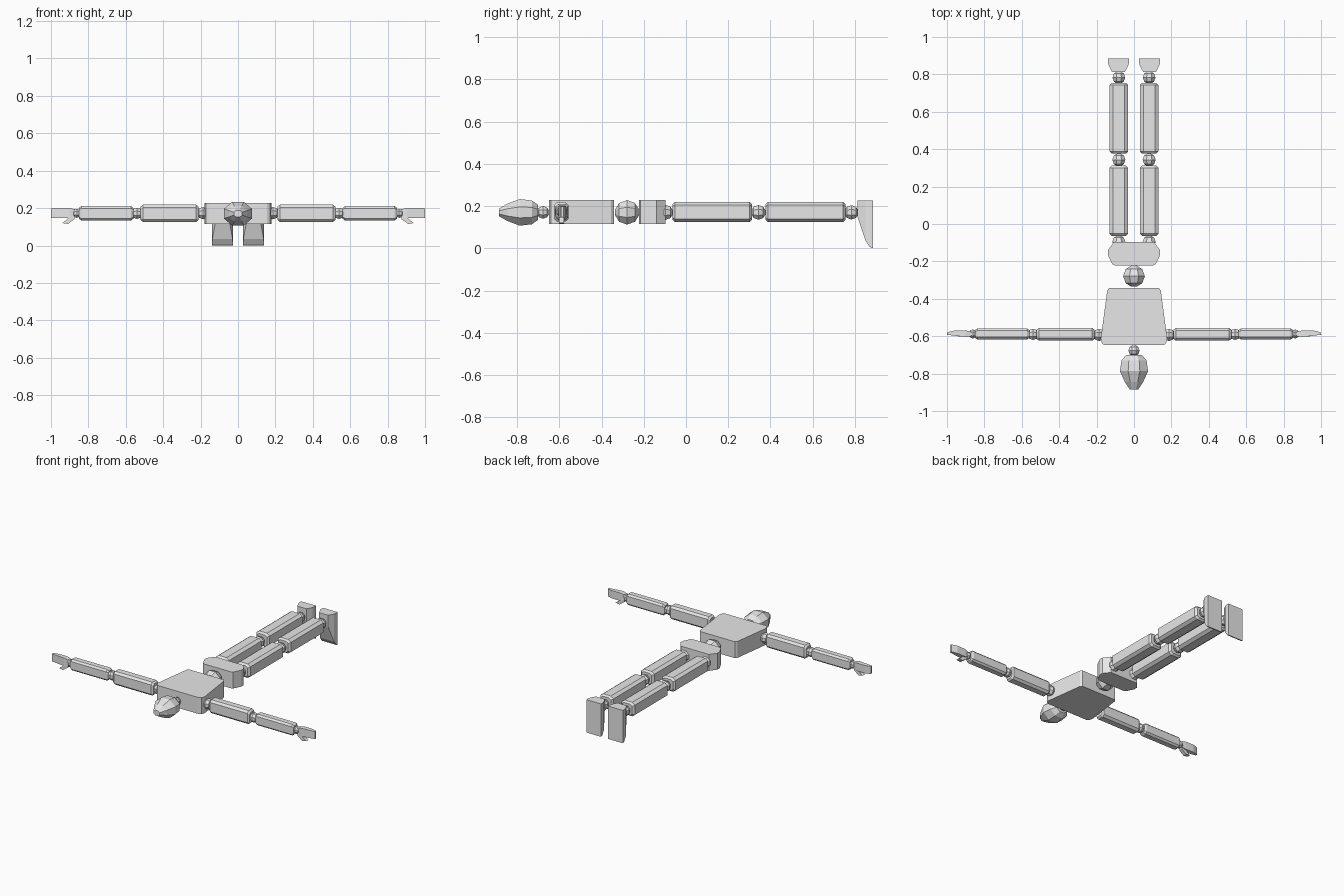
import bpy, bmesh, math
from mathutils import Vector

if "Cube" in bpy.data.objects:
    bpy.data.objects.remove(bpy.data.objects["Cube"])

grey = bpy.data.materials.new("plain_grey")
grey.diffuse_color = (0.8, 0.8, 0.8, 1)
grey.use_nodes = True
grey.node_tree.nodes["Principled BSDF"].inputs["Base Color"].default_value = grey.diffuse_color

ZC = 0.17        # height of the body axis
LEG_X = 0.081
ARM_Y = -0.593

OCT = [(math.cos(math.radians(22.5 + 45 * i)) / 0.924,
        math.sin(math.radians(22.5 + 45 * i)) / 0.924) for i in range(8)]
RECT = [(1, 1), (-1, 1), (-1, -1), (1, -1)]


def chamfered(a, b):
    """Unit rectangle with its corners cut by a and b."""
    return [(1, 1 - b), (1 - a, 1), (a - 1, 1), (-1, 1 - b),
            (-1, b - 1), (a - 1, -1), (1 - a, -1), (1, b - 1)]


def loft(name, axis, section, stations):
    """Skin a section along x or y; station = (t, half_a, half_b, centre_a, centre_z)."""
    bm = bmesh.new()
    rings = []
    for t, ha, hb, ca, cz in stations:
        ring = []
        for a, b in section:
            p, z = ca + a * ha, cz + b * hb
            ring.append(bm.verts.new((p, t, z) if axis == 'y' else (t, p, z)))
        rings.append(ring)
    n = len(section)
    for r, s in zip(rings, rings[1:]):
        for i in range(n):
            bm.faces.new((r[i], r[(i + 1) % n], s[(i + 1) % n], s[i]))
    bm.faces.new(rings[0])
    bm.faces.new(rings[-1])
    return finish(name, bm)


def prism(name, pts, lo, hi, axis):
    """Extrude an outline along y or z."""
    bm = bmesh.new()
    put = (lambda p, h: (p[0], h, p[1])) if axis == 'y' else (lambda p, h: (p[0], p[1], h))
    f = bm.faces.new([bm.verts.new(put(p, lo)) for p in pts])
    ext = bmesh.ops.extrude_face_region(bm, geom=[f])
    move = Vector((0, hi - lo, 0)) if axis == 'y' else Vector((0, 0, hi - lo))
    bmesh.ops.translate(bm, vec=move,
                        verts=[v for v in ext['geom'] if isinstance(v, bmesh.types.BMVert)])
    return finish(name, bm)


def finish(name, bm):
    bmesh.ops.recalc_face_normals(bm, faces=bm.faces)
    me = bpy.data.meshes.new(name)
    bm.to_mesh(me)
    bm.free()
    me.materials.append(grey)
    ob = bpy.data.objects.new(name, me)
    bpy.context.collection.objects.link(ob)
    return ob


def ball(name, axis, t, r, ca, cz=ZC):
    """Faceted joint ball with its poles along the axis."""
    loft(name, axis, OCT, [(t + r * math.sin(k), r * math.cos(k), r * math.cos(k), ca, cz)
                           for k in (math.radians(d) for d in (-75, -40, 0, 40, 75))])


def limb(name, axis, t0, t1, ha, hb, ca, cz):
    """Chamfered bar with bevelled ends."""
    e = 0.012 if t1 > t0 else -0.012
    loft(name, axis, chamfered(0.4, 0.3),
         [(t0, ha * .75, hb * .78, ca, cz), (t0 + e, ha, hb, ca, cz),
          (t1 - e, ha, hb, ca, cz), (t1, ha * .75, hb * .78, ca, cz)])


def mirrored(half):
    return half + [(-x, y) for x, y in reversed(half)]


# Head: egg with the crown towards -y
loft("head", 'y', OCT, [(t, r, r * 0.84, 0, ZC) for t, r in
     [(-0.885, .022), (-0.845, .049), (-0.787, .075), (-0.73, .067), (-0.70, .042)]])
ball("neck_joint", 'y', -0.677, 0.03, 0)

# Torso, waist and pelvis
prism("torso", mirrored([(.155, -.648), (.17, -.64), (.178, -.615),
                         (.143, -.355), (.132, -.342)]), .115, .228, 'z')
ball("waist_joint", 'y', -0.279, 0.058, 0)
prism("pelvis", mirrored([(.10, -.222), (.115, -.216), (.14, -.165),
                          (.14, -.14), (.107, -.096)]), .115, .228, 'z')

for side, s in (("left", 1), ("right", -1)):
    # Leg
    x = s * LEG_X
    ball(side + "_hip_joint", 'y', -0.096, 0.035, x)
    limb(side + "_thigh", 'y', -0.064, 0.312, .05, .048, x, .172)
    ball(side + "_knee_joint", 'y', 0.343, 0.035, x)
    limb(side + "_shin", 'y', 0.376, 0.755, .05, .048, x, .172)
    ball(side + "_ankle_joint", 'y', 0.783, 0.034, x)
    # Foot: sole faces +y, toes point down
    loft(side + "_foot", 'y', RECT,
         [(t, w, (.226 - z) / 2, s * .083, (.226 + z) / 2) for t, w, z in
          [(.813, .034, .145), (.85, .054, .035), (.87, .056, .006), (.885, .056, 0)]])

    # Arm
    ball(side + "_shoulder_joint", 'x', s * 0.186, 0.033, ARM_Y, .173)
    limb(side + "_upper_arm", 'x', s * .212, s * .52, .034, .046, ARM_Y + .003, .172)
    ball(side + "_elbow_joint", 'x', s * 0.54, 0.03, ARM_Y + .003, .172)
    limb(side + "_forearm", 'x', s * .56, s * .85, .029, .038, ARM_Y + .005, .172)
    ball(side + "_wrist_joint", 'x', s * 0.862, 0.024, ARM_Y + .005, .172)
    # Flat hand, thinning to the fingertips
    loft(side + "_hand", 'x', RECT,
         [(s * .872, .014, .02, -.587, .174), (s * .90, .017, .027, -.587, .173),
          (s * .96, .014, .027, -.583, .173), (s * 1.0, .006, .026, -.586, .173)])
    # Thumb
    prism(side + "_thumb", [(s * px, pz) for px, pz in
          [(.872, .16), (.875, .14), (.91, .115), (.94, .12), (.922, .133), (.90, .155)]],
          -.602, -.577, 'y')
